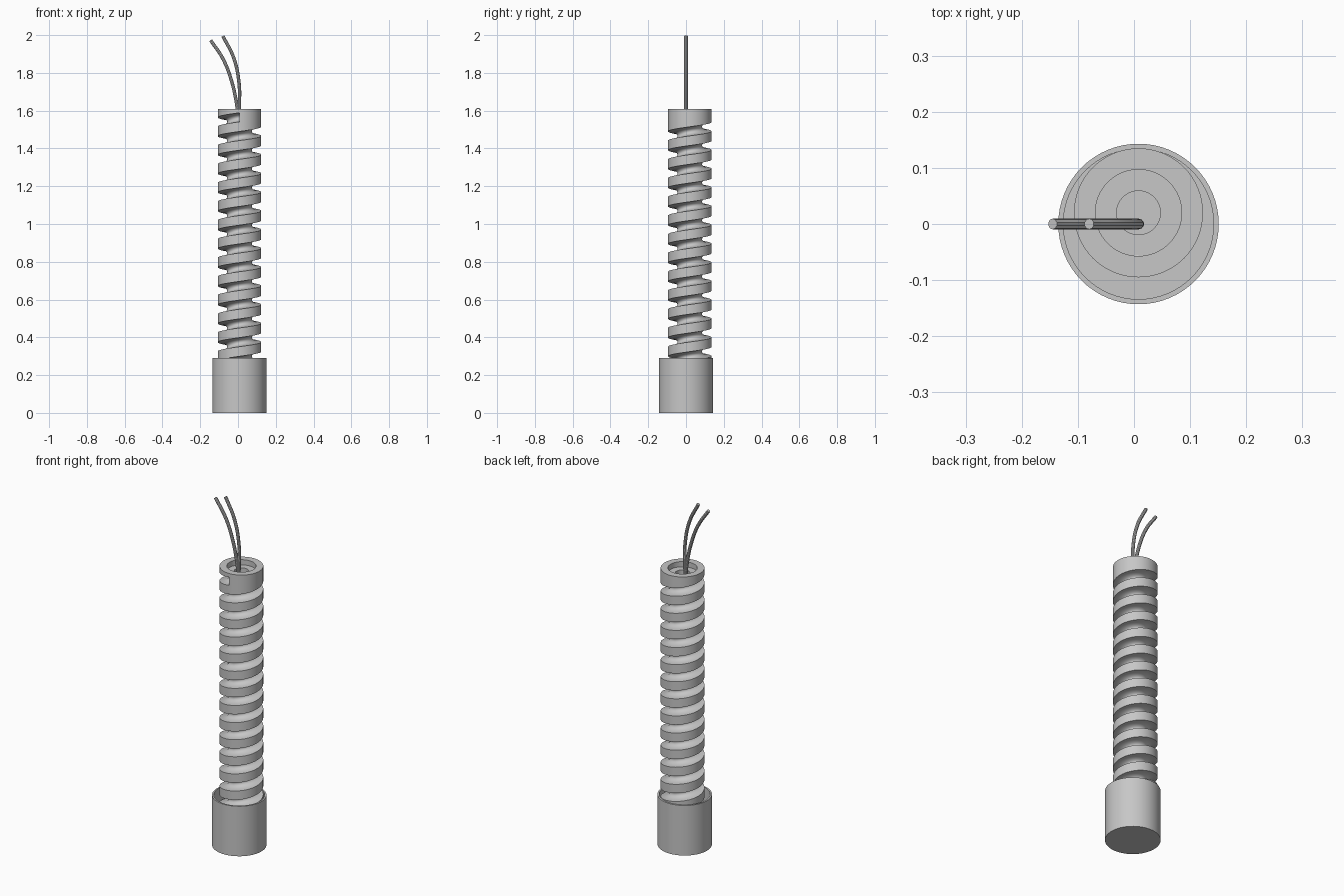
import bpy, bmesh
from math import cos, sin, pi, radians

cube = bpy.data.objects.get("Cube")
if cube:
    bpy.data.objects.remove(cube, do_unlink=True)

# One plain grey for everything
grey = bpy.data.materials.new("light grey")
grey.use_nodes = True
tone = (0.57, 0.57, 0.57, 1)
grey.diffuse_color = tone
grey.node_tree.nodes["Principled BSDF"].inputs["Base Color"].default_value = tone

STEPS = 64


def smooth(obj):
    bpy.ops.object.select_all(action="DESELECT")
    obj.select_set(True)
    bpy.context.view_layer.objects.active = obj
    bpy.ops.object.shade_smooth_by_angle(angle=radians(35))


def finish(name, bm, location):
    bmesh.ops.remove_doubles(bm, verts=bm.verts, dist=0.00005)
    bmesh.ops.dissolve_degenerate(bm, edges=bm.edges, dist=0.00001)
    bmesh.ops.recalc_face_normals(bm, faces=bm.faces)
    mesh = bpy.data.meshes.new(name)
    bm.to_mesh(mesh)
    bm.free()
    mesh.materials.append(grey)
    obj = bpy.data.objects.new(name, mesh)
    obj.location = location
    bpy.context.collection.objects.link(obj)
    smooth(obj)


def bridge(bm, rows):
    """Skin a list of equally long rows of points."""
    rings = [[bm.verts.new(p) for p in row] for row in rows]
    for a, b in zip(rings, rings[1:]):
        for i in range(len(a) - 1):
            bm.faces.new((a[i], b[i], b[i + 1], a[i + 1]))


def lathe(bm, profile):
    angles = [2 * pi * i / STEPS for i in range(STEPS + 1)]
    bridge(bm, [[(r * cos(a), r * sin(a), z) for r, z in profile] for a in angles])


# Thin-walled cup at the foot
bm = bmesh.new()
lathe(bm, [(0, 0), (0.143, 0), (0.143, 0.29), (0.134, 0.29), (0.134, 0.02), (0, 0.02)])
finish("base_cup", bm, (0.008, 0, 0))

# Screw rod: one ribbon, a pitch tall, wound up the helix
RADIUS, DEPTH, HALF_GROOVE, PITCH = 0.115, 0.05, 0.024, 0.0992
BOTTOM, TOP, GROOVE_END, TURNS = 0.02, 1.61, 1.565, 16
section = [(-PITCH / 2, 0)]
for i in range(13):
    u = -cos(pi * i / 12)
    section.append((u * HALF_GROOVE, DEPTH * max(0, 1 - u * u) ** 0.42))
section.append((PITCH / 2, 0))


def rod_row(step, grooved):
    turn = step / STEPS
    angle = 2 * pi * turn - pi / 2
    row = []
    for offset, cut in section:
        r = RADIUS - cut if grooved else RADIUS
        z = GROOVE_END + (turn - TURNS) * PITCH + offset
        row.append((r * cos(angle), r * sin(angle), min(TOP, max(BOTTOM, z))))
    return row


bm = bmesh.new()
last = TURNS * STEPS
rows = [rod_row(s, True) for s in range(last + 1)]
rows += [rod_row(s, False) for s in range(last, last + STEPS + 1)]
bridge(bm, rows)
# Stepped bore in the top
lathe(bm, [(RADIUS, TOP), (0.077, TOP), (0.077, 1.58), (0.039, 1.58),
           (0.039, 1.53), (0, 1.53)])
finish("screw_rod", bm, (0.008, 0.02, 0))


# Two bent wires leaving the bore
def wire(name, points):
    curve = bpy.data.curves.new(name, "CURVE")
    curve.dimensions = "3D"
    curve.bevel_depth = 0.0095
    curve.bevel_resolution = 3
    curve.use_fill_caps = True
    spline = curve.splines.new("BEZIER")
    spline.bezier_points.add(len(points) - 1)
    for bp, (x, z) in zip(spline.bezier_points, points):
        bp.co = (x, 0, z)
        bp.handle_left_type = bp.handle_right_type = "AUTO"
    curve.materials.append(grey)
    obj = bpy.data.objects.new(name, curve)
    bpy.context.collection.objects.link(obj)
    bpy.ops.object.select_all(action="DESELECT")
    obj.select_set(True)
    bpy.context.view_layer.objects.active = obj
    bpy.ops.object.convert(target="MESH")
    smooth(bpy.context.object)


wire("outer_wire", [(0.004, 1.53), (-0.005, 1.62), (-0.035, 1.76), (-0.08, 1.875), (-0.145, 1.973)])
wire("inner_wire", [(0.004, 1.53), (0.007, 1.62), (0.005, 1.75), (-0.023, 1.88), (-0.08, 1.995)])
